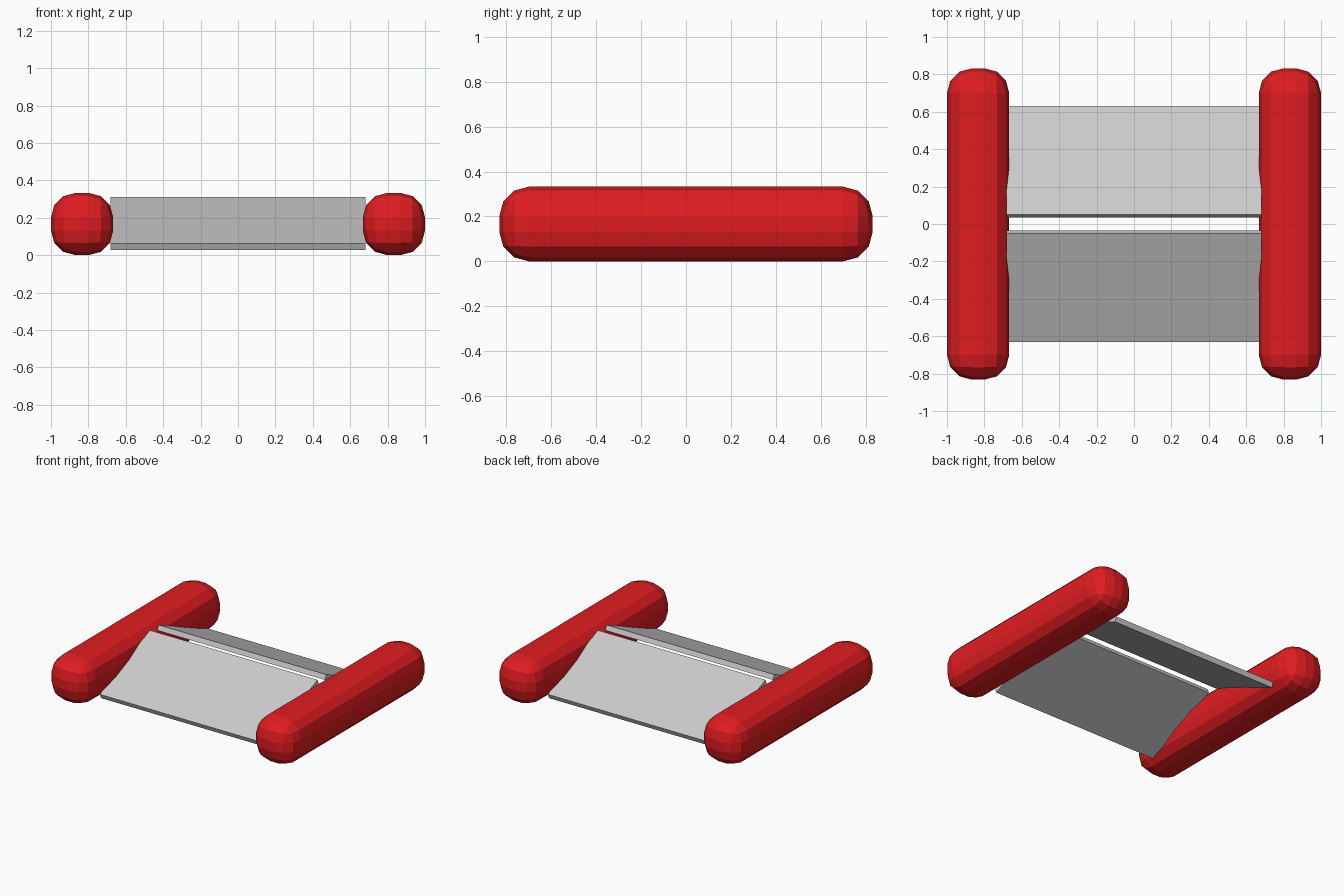
import bpy
import bmesh
from mathutils import Matrix

if "Cube" in bpy.data.objects:
    bpy.data.objects.remove(bpy.data.objects["Cube"])

red = bpy.data.materials.new("red")
red.diffuse_color = (0.75, 0.012, 0.015, 1)
red.use_nodes = True
red.node_tree.nodes["Principled BSDF"].inputs["Base Color"].default_value = red.diffuse_color


def mesh_object(name, bm):
    bmesh.ops.recalc_face_normals(bm, faces=bm.faces)
    mesh = bpy.data.meshes.new(name)
    bm.to_mesh(mesh)
    bm.free()
    obj = bpy.data.objects.new(name, mesh)
    bpy.context.collection.objects.link(obj)
    return obj


def side_float(name, x):
    # long box with heavily rounded, faceted edges
    bm = bmesh.new()
    size = Matrix.Diagonal((0.333, 1.664, 0.333, 1))
    bmesh.ops.create_cube(bm, size=1, matrix=Matrix.Translation((x, 0, 0.1665)) @ size)
    obj = mesh_object(name, bm)
    obj.data.materials.append(red)
    bevel = obj.modifiers.new("rounding", 'BEVEL')
    bevel.width = 0.132
    bevel.segments = 3
    bevel.limit_method = 'NONE'


def ramp_panel(name, side):
    # tilted slab: side profile (y, z) extruded across x
    profile = [(0.632, 0.061), (0.051, 0.311), (0.036, 0.277), (0.617, 0.027)]
    bm = bmesh.new()
    face = bm.faces.new([bm.verts.new((-0.683, side * y, z)) for y, z in profile])
    ext = bmesh.ops.extrude_face_region(bm, geom=[face], use_keep_orig=True)
    verts = [g for g in ext["geom"] if isinstance(g, bmesh.types.BMVert)]
    bmesh.ops.translate(bm, verts=verts, vec=(1.366, 0, 0))
    mesh_object(name, bm)


side_float("left_bar", -0.8335)
side_float("right_bar", 0.8335)
ramp_panel("front_ramp", -1)
ramp_panel("back_ramp", 1)
